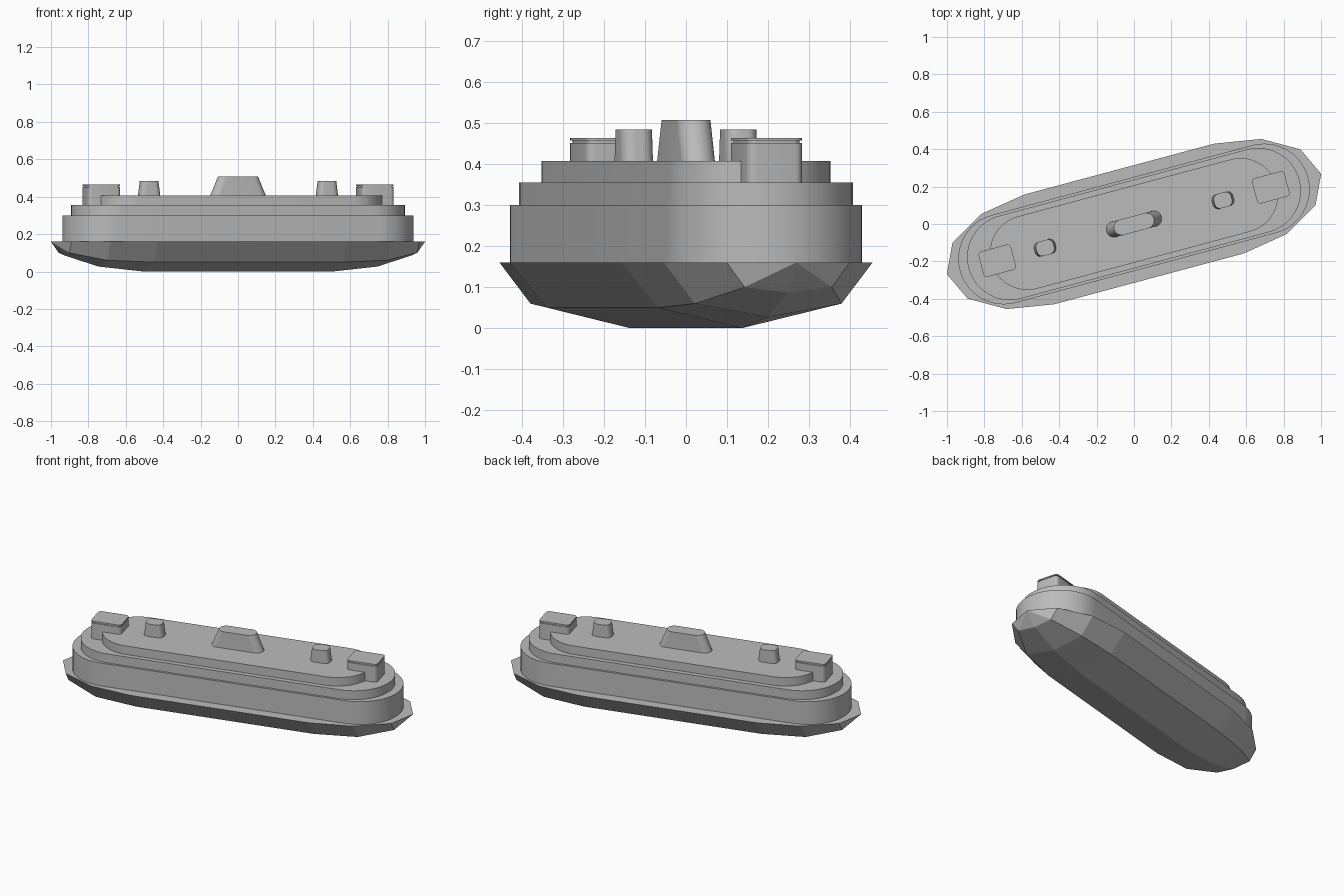
import bpy, bmesh
from math import radians, pi, cos, sin

cube = bpy.data.objects.get("Cube")
if cube:
    bpy.data.objects.remove(cube)

HEADING = radians(15)

grey = bpy.data.materials.new("ship grey")
grey.use_nodes = True
grey.diffuse_color = (0.5, 0.5, 0.5, 1)
grey.node_tree.nodes["Principled BSDF"].inputs["Base Color"].default_value = (0.5, 0.5, 0.5, 1)


def finish(bm, name, x=0, smooth=True):
    """Turn a bmesh into an object lying on the ship's centre line."""
    bmesh.ops.recalc_face_normals(bm, faces=bm.faces)
    mesh = bpy.data.meshes.new(name)
    bm.to_mesh(mesh)
    bm.free()
    mesh.materials.append(grey)
    obj = bpy.data.objects.new(name, mesh)
    bpy.context.collection.objects.link(obj)
    obj.location = (x * cos(HEADING), x * sin(HEADING), 0)
    obj.rotation_euler.z = HEADING
    if smooth:
        bpy.ops.object.select_all(action="DESELECT")
        obj.select_set(True)
        bpy.context.view_layer.objects.active = obj
        bpy.ops.object.shade_smooth_by_angle(angle=radians(30))
    return obj


def rounded_outline(a, b, r, steps):
    """Rounded rectangle with half length a, half width b, corner radius r."""
    points = []
    for k, (sx, sy) in enumerate([(1, 1), (-1, 1), (-1, -1), (1, -1)]):
        for i in range(steps + 1):
            t = (k + i / steps) * pi / 2
            points.append((sx * (a - r) + r * cos(t), sy * (b - r) + r * sin(t)))
    return points


def loft(name, levels, r, x=0, steps=8):
    """Stack of rounded outlines; each level is (z, half length, half width)."""
    bm = bmesh.new()
    rings = [[bm.verts.new((px, py, z)) for px, py in rounded_outline(a, b, r, steps)]
             for z, a, b in levels]
    bm.faces.new(rings[0])
    bm.faces.new(rings[-1])
    for low, high in zip(rings, rings[1:]):
        for i in range(len(low)):
            j = (i + 1) % len(low)
            bm.faces.new((low[i], low[j], high[j], high[i]))
    bmesh.ops.remove_doubles(bm, verts=bm.verts, dist=0.0005)
    return finish(bm, name, x)


# Faceted hull: x, keel height, chine half width, chine height, deck half width
DECK = 0.16
half = [(0.525, 0.0, 0.21, 0.05, 0.304),
        (0.775, 0.027, 0.185, 0.06, 0.263),
        (0.963, 0.087, 0.11, 0.1, 0.155)]
stations = [(-s[0], *s[1:]) for s in reversed(half)] + half
bm = bmesh.new()
ribs = []
for x, keel, chine, chine_z, deck in stations:
    section = [(-deck, DECK), (-chine, chine_z), (0, keel), (chine, chine_z), (deck, DECK)]
    ribs.append([bm.verts.new((x, y, z)) for y, z in section])
for p, q in zip(ribs, ribs[1:]):
    for i in range(4):
        bm.faces.new((p[i], p[i + 1], q[i + 1], q[i]))
tips = [bm.verts.new((s * 1.036, 0, DECK)) for s in (-1, 1)]
for rib, tip in zip((ribs[0], ribs[-1]), tips):
    for i in range(4):
        bm.faces.new((rib[i], rib[i + 1], tip))
bm.faces.new([tips[0]] + [rib[0] for rib in ribs] + [tips[1]] + [rib[4] for rib in reversed(ribs)])
finish(bm, "hull", smooth=False)

# Stepped decks with semicircular ends
for name, low, high, length, width in [("main_deckhouse", DECK, 0.3, 0.964, 0.243),
                                       ("passenger_deck", 0.3, 0.355, 0.916, 0.229),
                                       ("upper_deck", 0.355, 0.407, 0.79, 0.2)]:
    loft(name, [(low, length, width), (high, length, width)], width, steps=12)

# Central funnel, tapering lengthwise
loft("main_funnel", [(0.407, 0.152, 0.042), (0.508, 0.11, 0.042)], 0.042)

# Matching vents and wheelhouses at each end
for side, s in (("left", 1), ("right", -1)):
    loft(side + "_vent", [(0.407, 0.058, 0.04), (0.484, 0.048, 0.04)], 0.03, s * 0.492)
    loft(side + "_wheelhouse", [(0.355, 0.09, 0.07), (0.452, 0.09, 0.07),
                                (0.452, 0.085, 0.065), (0.457, 0.085, 0.065)],
         0.02, s * 0.757, 5)
    loft(side + "_wheelhouse_roof", [(0.457, 0.09, 0.07), (0.464, 0.09, 0.07)], 0.02, s * 0.757, 5)
